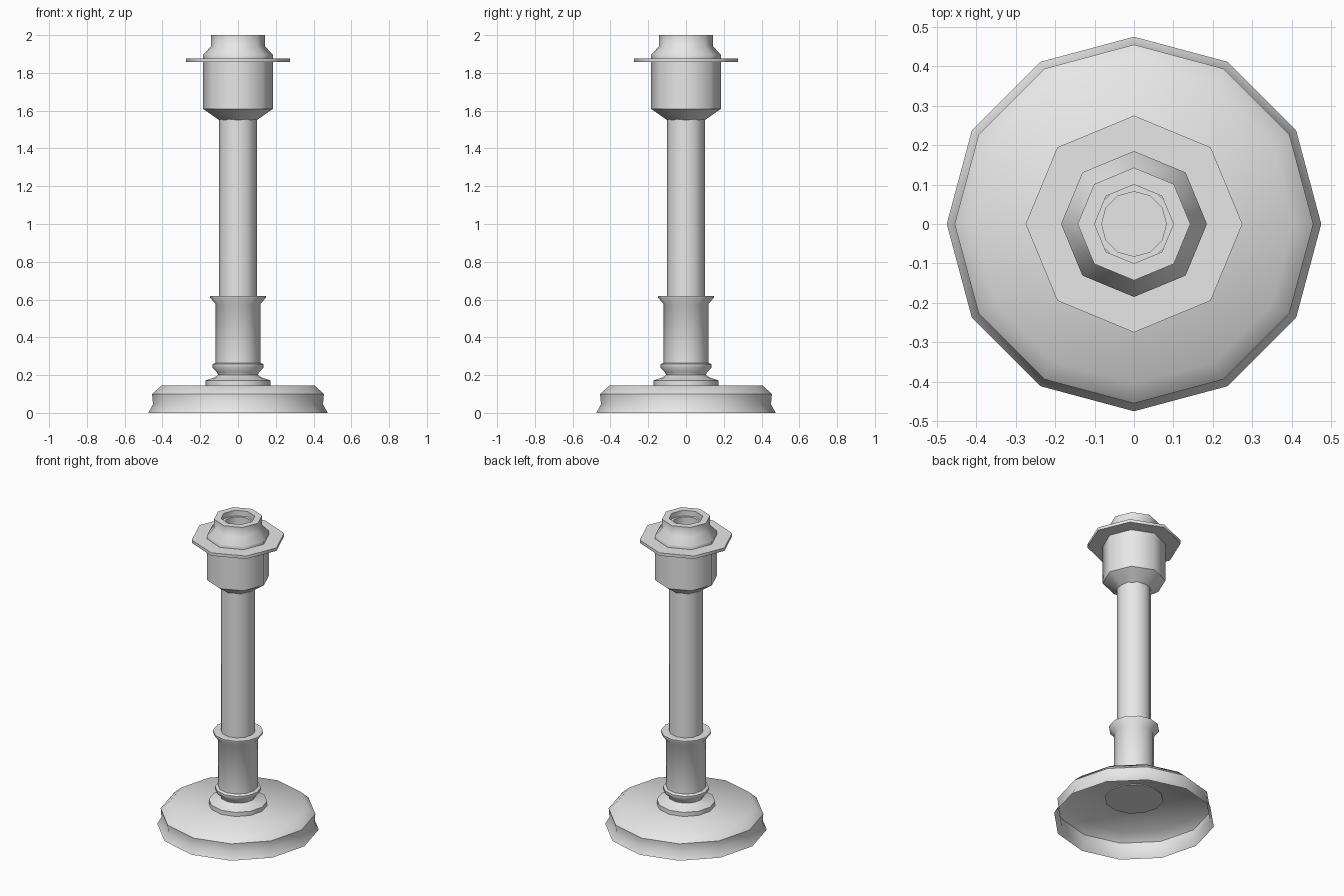
import bpy
import bmesh
import math

cube = bpy.data.objects.get("Cube")
if cube:
    bpy.data.objects.remove(cube, do_unlink=True)

# One plain grey for every part
grey = bpy.data.materials.new("light_grey")
grey.use_nodes = True
colour = (0.8, 0.8, 0.8, 1)
grey.diffuse_color = colour
grey.node_tree.nodes["Principled BSDF"].inputs["Base Color"].default_value = colour


def lathe(name, profile, sides, cap_start=False, cap_end=False, angle=50):
    """Turn a (radius, height) profile around z, with optional flat end caps."""
    bm = bmesh.new()
    rings = []
    for r, z in profile:
        turns = [2 * math.pi * i / sides for i in range(sides)]
        rings.append([bm.verts.new((r * math.cos(a), r * math.sin(a), z)) for a in turns])
    for low, high in zip(rings, rings[1:]):
        for i in range(sides):
            j = (i + 1) % sides
            bm.faces.new((low[i], low[j], high[j], high[i]))
    if cap_start:
        bm.faces.new(rings[0][::-1])
    if cap_end:
        bm.faces.new(rings[-1])
    mesh = bpy.data.meshes.new(name)
    bm.to_mesh(mesh)
    bm.free()
    mesh.materials.append(grey)
    obj = bpy.data.objects.new(name, mesh)
    bpy.context.collection.objects.link(obj)
    bpy.ops.object.select_all(action="DESELECT")
    obj.select_set(True)
    bpy.context.view_layer.objects.active = obj
    bpy.ops.object.shade_smooth_by_angle(angle=math.radians(angle))
    return obj


# Hollow foot, open underneath
lathe("base_shell", [(0.475, 0), (0.45, 0.045), (0.455, 0.1), (0.405, 0.145)],
      12, cap_end=True)

# Moulded collar, from the foot flange up to the flared lip
lathe("lower_collar", [
    (0.172, 0.14), (0.172, 0.172), (0.125, 0.188), (0.105, 0.2),
    (0.11, 0.215), (0.135, 0.24), (0.135, 0.258), (0.118, 0.265),
    (0.118, 0.575), (0.148, 0.61), (0.148, 0.62), (0.1, 0.62)],
    12, cap_start=True)

# Main post, with a bore in its top
lathe("column", [(0.1, 0.2), (0.1, 1.965), (0.082, 1.965), (0.082, 1.85)],
      12, cap_end=True)

# Eight-sided head with a thin flange and a stepped neck
lathe("head", [
    (0.1, 1.55), (0.185, 1.61), (0.185, 1.857), (0.275, 1.857),
    (0.275, 1.876), (0.185, 1.876), (0.185, 1.897), (0.143, 1.94),
    (0.143, 2.0), (0.1, 2.0), (0.1, 1.96)], 8)
